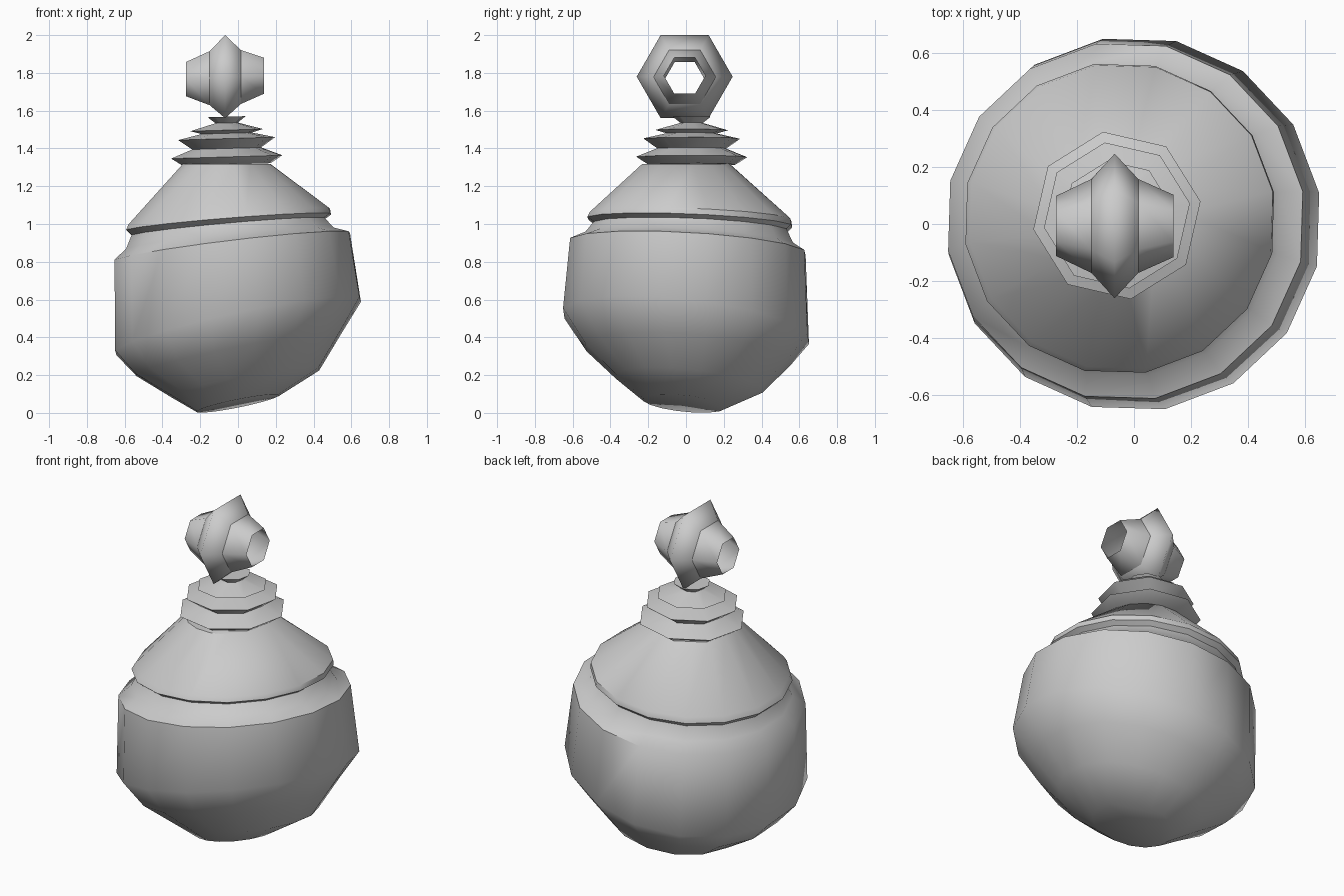
import bpy
import bmesh
from math import sin, cos, radians
from mathutils import Vector

default_cube = bpy.data.objects.get("Cube")
if default_cube:
    bpy.data.objects.remove(default_cube, do_unlink=True)

# One grey clay colour for every part
clay = bpy.data.materials.new("grey_clay")
clay.use_nodes = True
clay.diffuse_color = (0.6, 0.6, 0.6, 1)
shader = clay.node_tree.nodes["Principled BSDF"]
shader.inputs["Base Color"].default_value = clay.diffuse_color
shader.inputs["Roughness"].default_value = 0.7

TURN = radians(9.5)  # shared rotation of the facets


def upright_ring(sides, centre, radius, lean_x=0, lean_y=0):
    """Horizontal ring whose plane slopes along x and y."""
    points = []
    for i in range(sides):
        angle = TURN + radians(360) * i / sides
        dx, dy = radius * cos(angle), radius * sin(angle)
        points.append(Vector(centre) + Vector((dx, dy, lean_x * dx + lean_y * dy)))
    return points


def sideways_ring(x, z, radius, sides=6):
    """Ring around the x axis."""
    angles = [radians(360) * i / sides for i in range(sides)]
    return [Vector((x, radius * cos(a) - 0.007, z + radius * sin(a))) for a in angles]


def loft(name, rings, sharp_angle, cap_start=False, cap_end=False):
    """Skin a list of equal rings and shade the result."""
    bm = bmesh.new()
    loops = [[bm.verts.new(p) for p in ring] for ring in rings]
    for low, high in zip(loops, loops[1:]):
        for i in range(len(low)):
            j = (i + 1) % len(low)
            bm.faces.new((low[i], low[j], high[j], high[i]))
    if cap_start:
        bm.faces.new(loops[0][::-1])
    if cap_end:
        bm.faces.new(loops[-1])
    mesh = bpy.data.meshes.new(name)
    bm.to_mesh(mesh)
    bm.free()
    mesh.materials.append(clay)
    part = bpy.data.objects.new(name, mesh)
    bpy.context.scene.collection.objects.link(part)
    bpy.ops.object.select_all(action="DESELECT")
    part.select_set(True)
    bpy.context.view_layer.objects.active = part
    bpy.ops.object.shade_smooth_by_angle(angle=radians(sharp_angle))
    return part


# Rounded jar body, each ring leaning a little differently
body_rings = [
    ((0, -0.01, 0.05), 0.22, 0.2, -0.1),
    ((0.04, 0.015, 0.158), 0.395, 0.186, -0.1),
    ((0, 0.01, 0.31), 0.55, 0.2, -0.075),
    ((0, 0, 0.46), 0.66, 0.215, -0.11),
    ((-0.03, 0.01, 0.88), 0.632, 0.12, -0.055),
    ((-0.04, 0.02, 0.92), 0.56, 0.1, -0.055),
    ((-0.05, 0.025, 0.985), 0.52, 0.09, -0.04),
]
loft("jar_body", [upright_ring(16, *r) for r in body_rings], 50, cap_start=True)

# Conical lid with an overhanging lip
lid_rings = [
    body_rings[-1],
    ((-0.05, 0.02, 1.01), 0.55, 0.08, -0.04),
    ((-0.045, 0.025, 1.04), 0.54, 0.08, -0.035),
    ((-0.06, 0, 1.318), 0.235, 0, 0),
]
loft("lid", [upright_ring(16, *r) for r in lid_rings], 40, cap_end=True)

# Neck of stacked flanges, given as radius and height
neck_profile = [
    (0.235, 1.315), (0.298, 1.355), (0.185, 1.4), (0.26, 1.452),
    (0.135, 1.48), (0.195, 1.497), (0.06, 1.535), (0.102, 1.568),
]
neck_rings = [upright_ring(8, (-0.06, 0.03, z), r, 0.03) for r, z in neck_profile]
loft("flanged_neck", neck_rings, 60, cap_start=True, cap_end=True)

# Open tapered tube lying across the top
tube_profile = [
    (-0.275, 1.767, 0.105), (-0.15, 1.772, 0.165),
    (0.015, 1.778, 0.165), (0.138, 1.785, 0.11),
]
loft("knob_tube", [sideways_ring(*p) for p in tube_profile], 180)

# Pointed hexagonal collar around the tube
collar_profile = [(-0.15, 1.772, 0.165), (-0.068, 1.78, 0.254), (0.015, 1.778, 0.165)]
loft("knob_collar", [sideways_ring(*p) for p in collar_profile], 180)
